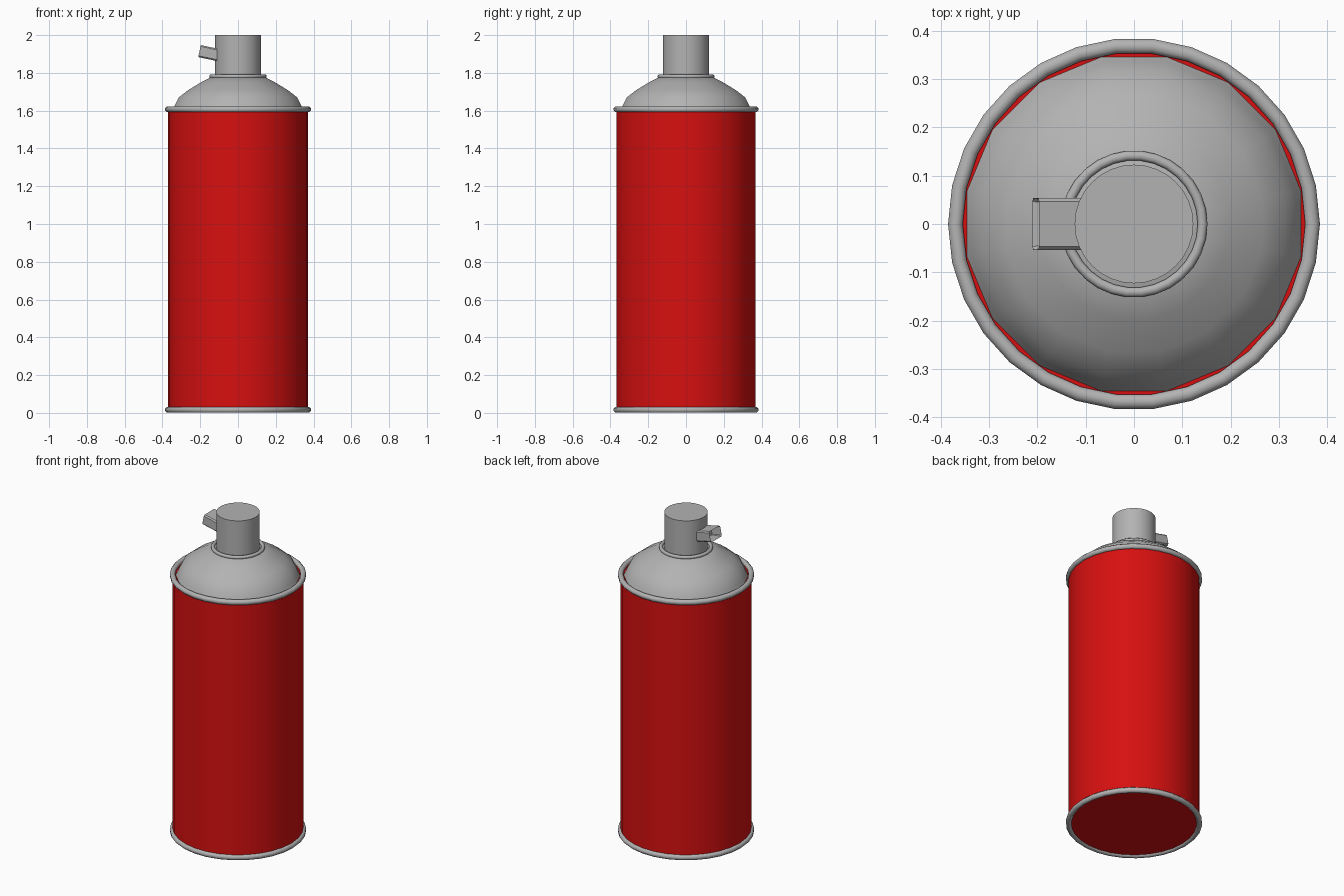
import bpy, bmesh, math
from mathutils import Matrix, Vector

cube = bpy.data.objects.get("Cube")
if cube:
    bpy.data.objects.remove(cube, do_unlink=True)


def material(name, color):
    m = bpy.data.materials.new(name)
    m.use_nodes = True
    m.diffuse_color = color
    bsdf = next(n for n in m.node_tree.nodes if n.type == 'BSDF_PRINCIPLED')
    bsdf.inputs["Base Color"].default_value = color
    return m


RED = material("red paint", (0.68, 0.005, 0.005, 1))
GREY = material("grey metal", (0.45, 0.45, 0.45, 1))


def finish(name, bm, mat, angle=40):
    bmesh.ops.recalc_face_normals(bm, faces=bm.faces)
    mesh = bpy.data.meshes.new(name)
    bm.to_mesh(mesh)
    bm.free()
    mesh.materials.append(mat)
    obj = bpy.data.objects.new(name, mesh)
    bpy.context.collection.objects.link(obj)
    bpy.ops.object.select_all(action='DESELECT')
    obj.select_set(True)
    bpy.context.view_layer.objects.active = obj
    bpy.ops.object.shade_smooth_by_angle(angle=math.radians(angle))
    return obj


def lathe(name, profile, sides, mat, phase=0.0, closed=False, angle=40):
    """Turn (radius, z) points about z; open profiles get end caps."""
    bm = bmesh.new()
    rings = []
    for r, z in profile:
        turns = [2 * math.pi * (i + phase) / sides for i in range(sides)]
        rings.append([bm.verts.new((r * math.cos(a), r * math.sin(a), z)) for a in turns])
    pairs = list(zip(rings, rings[1:]))
    if closed:
        pairs.append((rings[-1], rings[0]))
    else:
        bm.faces.new(rings[0])
        bm.faces.new(rings[-1])
    for low, high in pairs:
        for i in range(sides):
            j = (i + 1) % sides
            bm.faces.new((low[i], low[j], high[j], high[i]))
    return finish(name, bm, mat, angle)


def rim(name, major, minor, z, sides=30, steps=8):
    angles = [2 * math.pi * (k + 0.5) / steps for k in range(steps)]
    profile = [(major + minor * math.cos(a), z + minor * math.sin(a)) for a in angles]
    return lathe(name, profile, sides, GREY, closed=True, angle=50)


# Painted can with a rolled rim at each end
lathe("can_body", [(0.37, 0.01), (0.37, 1.605)], 30, RED)
rim("bottom_rim", 0.37, 0.0165, 0.016)
rim("top_rim", 0.37, 0.0165, 1.607)

# Shoulder dome, with fewer sides than the can
lathe("dome", [(0.355, 1.60), (0.342, 1.625), (0.32, 1.67), (0.27, 1.708),
               (0.20, 1.75), (0.145, 1.778)], 16, GREY, phase=0.5)

# Collar and push cap
rim("collar", 0.142, 0.011, 1.781)
lathe("spray_cap", [(0.123, 1.77), (0.123, 2.0)], 32, GREY)

# Tilted square nozzle with a hollow mouth
bm = bmesh.new()
bmesh.ops.create_cube(bm, size=1, matrix=Matrix.Diagonal((0.12, 0.107, 0.065, 1)))
long_edges = [e for e in bm.edges if abs(e.verts[0].co.x - e.verts[1].co.x) > 0.1]
bmesh.ops.bevel(bm, geom=long_edges, offset=0.007, segments=1, affect='EDGES')
mouth = min(bm.faces, key=lambda f: f.calc_center_median().x)
bmesh.ops.inset_region(bm, faces=[mouth], thickness=0.01)
bmesh.ops.translate(bm, verts=mouth.verts, vec=Vector((0.06, 0, 0)))
tilt = Matrix.Rotation(math.radians(12), 4, 'Y')
bm.transform(Matrix.Translation((-0.145, 0, 1.903)) @ tilt)
finish("nozzle", bm, GREY, 30)
